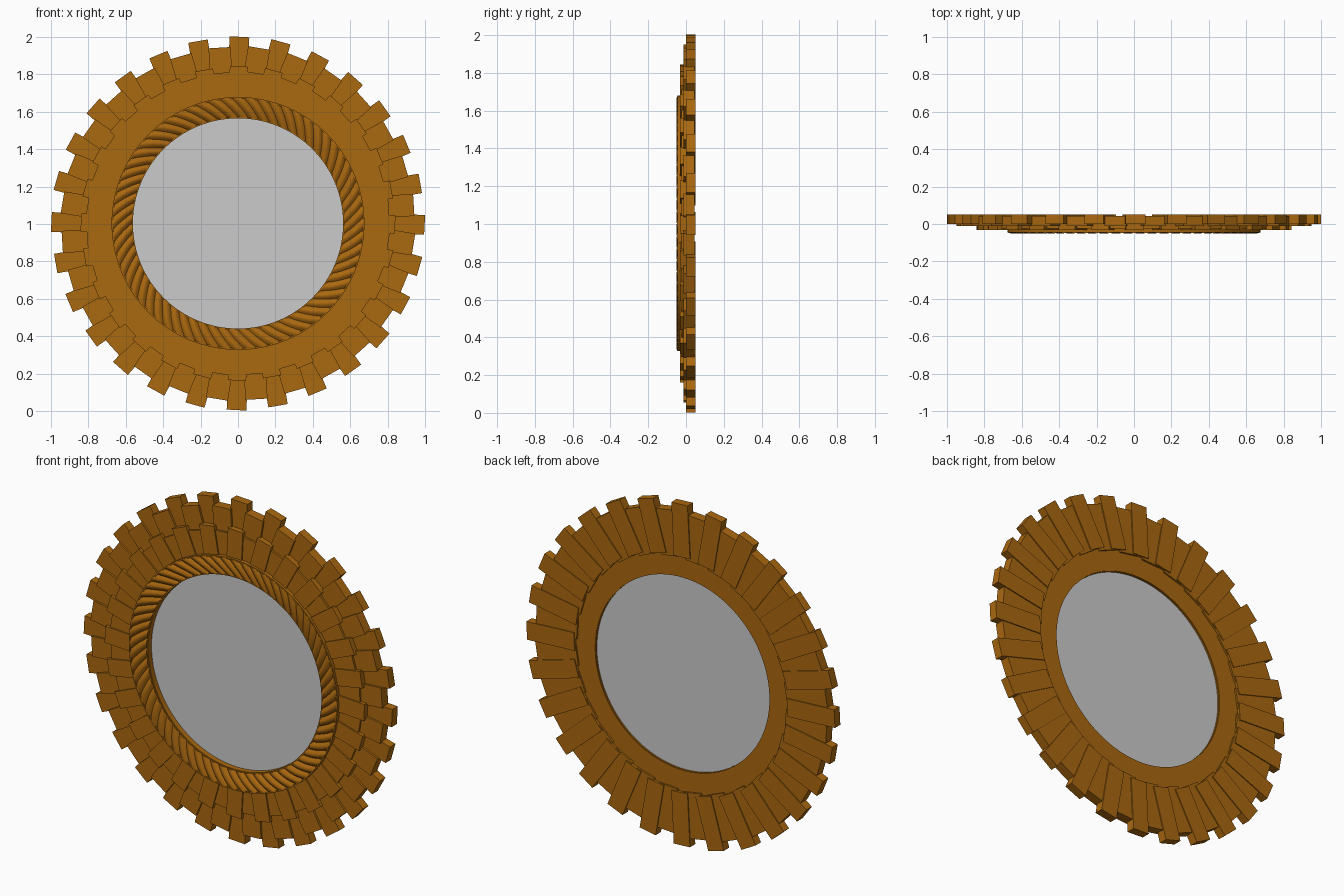
import bpy, bmesh, math, random
from mathutils import Matrix, Vector

if "Cube" in bpy.data.objects:
    bpy.data.objects.remove(bpy.data.objects["Cube"])

random.seed(4)
CZ = 1.003
N = 28


def material(name, col):
    m = bpy.data.materials.new(name)
    m.diffuse_color = col
    m.use_nodes = True
    m.node_tree.nodes["Principled BSDF"].inputs["Base Color"].default_value = m.diffuse_color
    return m


wood = material("golden brown wood", (0.40, 0.138, 0.005, 1))
glass = material("mirror grey", (0.60, 0.60, 0.60, 0.9))


def finish(bm, name, mat):
    bmesh.ops.recalc_face_normals(bm, faces=bm.faces)
    me = bpy.data.meshes.new(name)
    bm.to_mesh(me)
    bm.free()
    me.materials.append(mat)
    ob = bpy.data.objects.new(name, me)
    ob.location = (0, 0, CZ)
    bpy.context.collection.objects.link(ob)
    return ob


def planks(name, r0, r1, width, y0, y1, offset, tilt=4.0, jitter=0.0):
    """Ring of box planks, each tilted slightly clockwise."""
    bm = bmesh.new()
    for i in range(N):
        a = 2 * math.pi * (i + offset) / N
        t = math.radians(tilt + random.uniform(-jitter, jitter))
        mid = (r0 + r1) / 2
        mat = (Matrix.Rotation(a, 4, 'Y')
               @ Matrix.Translation((0, (y0 + y1) / 2, mid))
               @ Matrix.Rotation(t, 4, 'Y')
               @ Matrix.Diagonal((width, y1 - y0, r1 - r0, 1)))
        bmesh.ops.create_cube(bm, size=1, matrix=mat)
    return finish(bm, name, wood)


def lathe(name, profile, mat, seg=128):
    """Closed (r, y) profile spun about the y axis."""
    bm = bmesh.new()
    rings = []
    for i in range(seg):
        a = 2 * math.pi * i / seg
        rings.append([bm.verts.new((r * math.sin(a), y, r * math.cos(a))) for r, y in profile])
    k = len(profile)
    for i in range(seg):
        p, q = rings[i], rings[(i + 1) % seg]
        for j in range(k):
            bm.faces.new((p[j], p[(j + 1) % k], q[(j + 1) % k], q[j]))
    return finish(bm, name, mat)


# Overlapping rows of planks, from the back row to the front row
planks("long_planks", 0.69, 0.998, 0.105, 0.0, 0.05, 0.0, 3)
planks("middle_planks", 0.68, 0.945, 0.118, -0.012, 0.044, 0.5, 3)
planks("short_planks", 0.64, 0.84, 0.097, -0.032, 0.01, 0.0, 3)
planks("shortest_planks", 0.64, 0.81, 0.097, -0.024, 0.005, 0.5, 3)

# Flat backing ring
lathe("backing_ring", [(0.565, -0.01), (0.70, -0.01), (0.70, 0.034), (0.565, 0.034)], wood)

# Twisted rope moulding around the mirror
RIDGES, PER, ACROSS = 64, 8, 8
seg = RIDGES * PER
R0, R1, TWIST = 0.568, 0.672, 0.15
bm = bmesh.new()
rows = []
for i in range(seg):
    row = []
    for j in range(ACROSS + 1):
        v = j / ACROSS
        a = 2 * math.pi * i / seg - TWIST * v
        r = R0 + (R1 - R0) * v
        base = -0.018 - 0.020 * math.sin(math.pi * (0.12 + 0.5 * v))
        y = base - 0.012 * abs(math.sin(math.pi * (i % PER) / PER))
        row.append(bm.verts.new((r * math.sin(a), y, r * math.cos(a))))
    a = 2 * math.pi * i / seg
    row.append(bm.verts.new((R1 * math.sin(a - TWIST), 0.0, R1 * math.cos(a - TWIST))))
    row.append(bm.verts.new((R0 * math.sin(a), 0.0, R0 * math.cos(a))))
    rows.append(row)
for i in range(seg):
    p, q = rows[i], rows[(i + 1) % seg]
    k = len(p)
    for j in range(k):
        bm.faces.new((p[j], p[(j + 1) % k], q[(j + 1) % k], q[j]))
finish(bm, "rope_moulding", wood)

# Thin rims on both sides of the rope
lathe("outer_rim", [(0.668, -0.046), (0.676, -0.046), (0.676, 0.0), (0.668, 0.0)], wood)
lathe("inner_rim", [(0.562, -0.03), (0.569, -0.03), (0.569, 0.03), (0.562, 0.03)], wood)

# Mirror disc
bm = bmesh.new()
bmesh.ops.create_cone(bm, cap_ends=True, segments=128, radius1=0.566, radius2=0.566,
                      depth=0.02, matrix=Matrix.Translation((0, 0.012, 0)) @ Matrix.Rotation(math.pi / 2, 4, 'X'))
finish(bm, "mirror_glass", glass)
